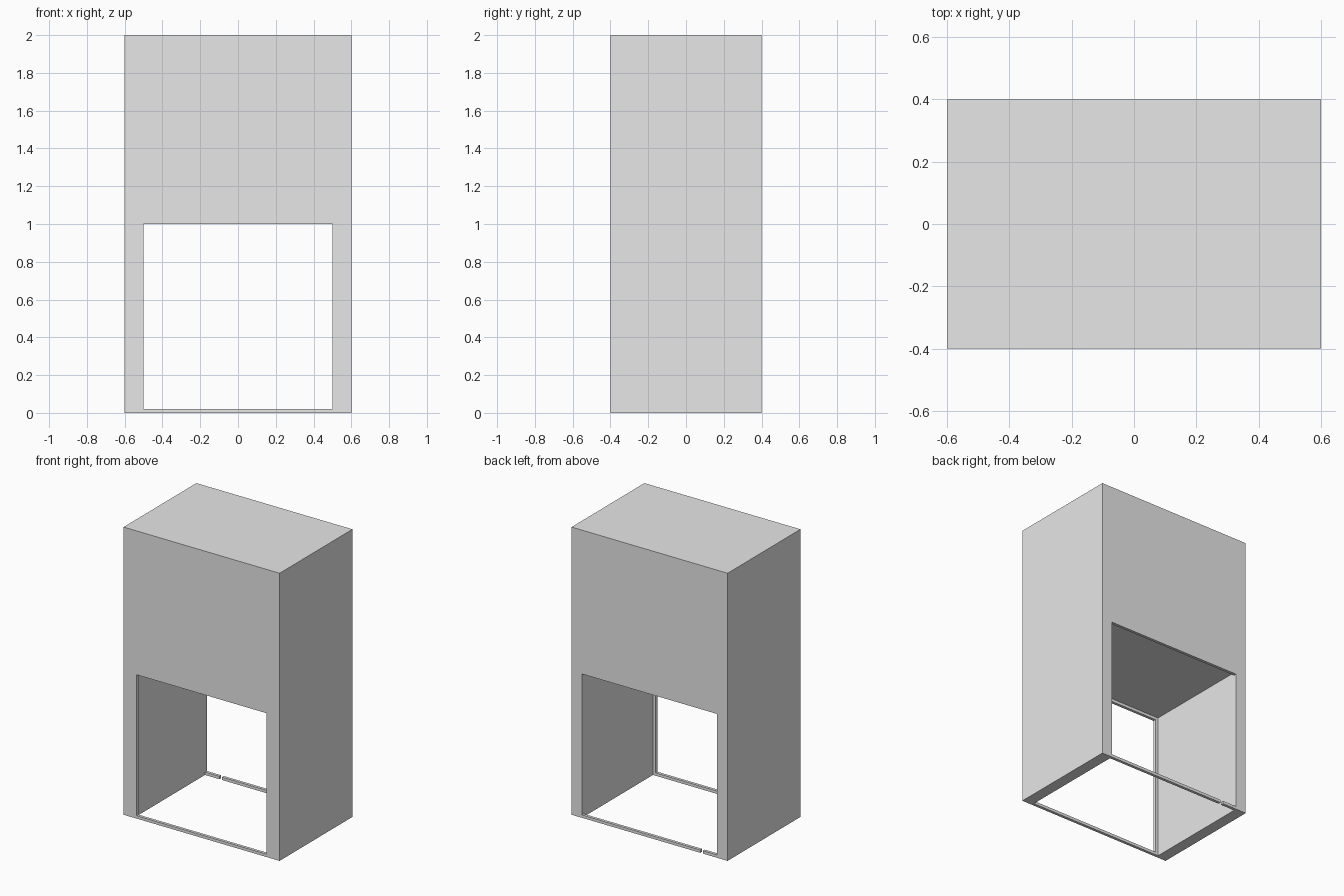
import bpy

if "Cube" in bpy.data.objects:
    bpy.data.objects.remove(bpy.data.objects["Cube"], do_unlink=True)

# Single plain grey finish
grey = bpy.data.materials.new("light_grey")
grey.use_nodes = True
grey.diffuse_color = (0.8, 0.8, 0.8, 1)
grey.node_tree.nodes["Principled BSDF"].inputs["Base Color"].default_value = (0.8, 0.8, 0.8, 1)


def box(name, x, y, z):
    """Box spanning the given (low, high) ranges."""
    spans = (x, y, z)
    bpy.ops.mesh.primitive_cube_add(size=1, location=[(a + b) / 2 for a, b in spans])
    obj = bpy.context.object
    obj.name = name
    obj.scale = [b - a for a, b in spans]
    bpy.ops.object.transform_apply(location=True, rotation=False, scale=True)
    obj.data.materials.append(grey)
    return obj


def cut(body, cutter):
    """Subtract the cutter from the body, then remove it."""
    cutter.hide_render = True
    bpy.context.view_layer.objects.active = body
    mod = body.modifiers.new("cut", "BOOLEAN")
    mod.operation = "DIFFERENCE"
    mod.solver = "EXACT"
    mod.object = cutter
    bpy.ops.object.modifier_apply(modifier=mod.name)
    bpy.data.objects.remove(cutter, do_unlink=True)


W, D, H = 0.6, 0.4, 2.0   # half width, half depth, height
T = 0.02                  # sheet thickness

# Tall cabinet body
cabinet = box("cabinet_body", (-W, W), (-D, D), (0, H))

# Lower compartment, open underneath
cut(cabinet, box("compartment", (-0.52, 0.52), (-D + T, D - T), (-0.1, 1 + T)))

# Front opening, leaving narrow lips and a bottom rail
cut(cabinet, box("front_opening", (-0.5, 0.5), (-D - 0.1, -D + 0.1), (T, 1)))

# Back opening, as wide as the compartment
cut(cabinet, box("back_opening", (-0.52, 0.52), (D - 0.1, D + 0.1), (T, 1)))

# Small slot through the back bottom rail
cut(cabinet, box("rail_slot", (-0.41, -0.39), (D - 0.1, D + 0.1), (-0.1, 0.1)))
